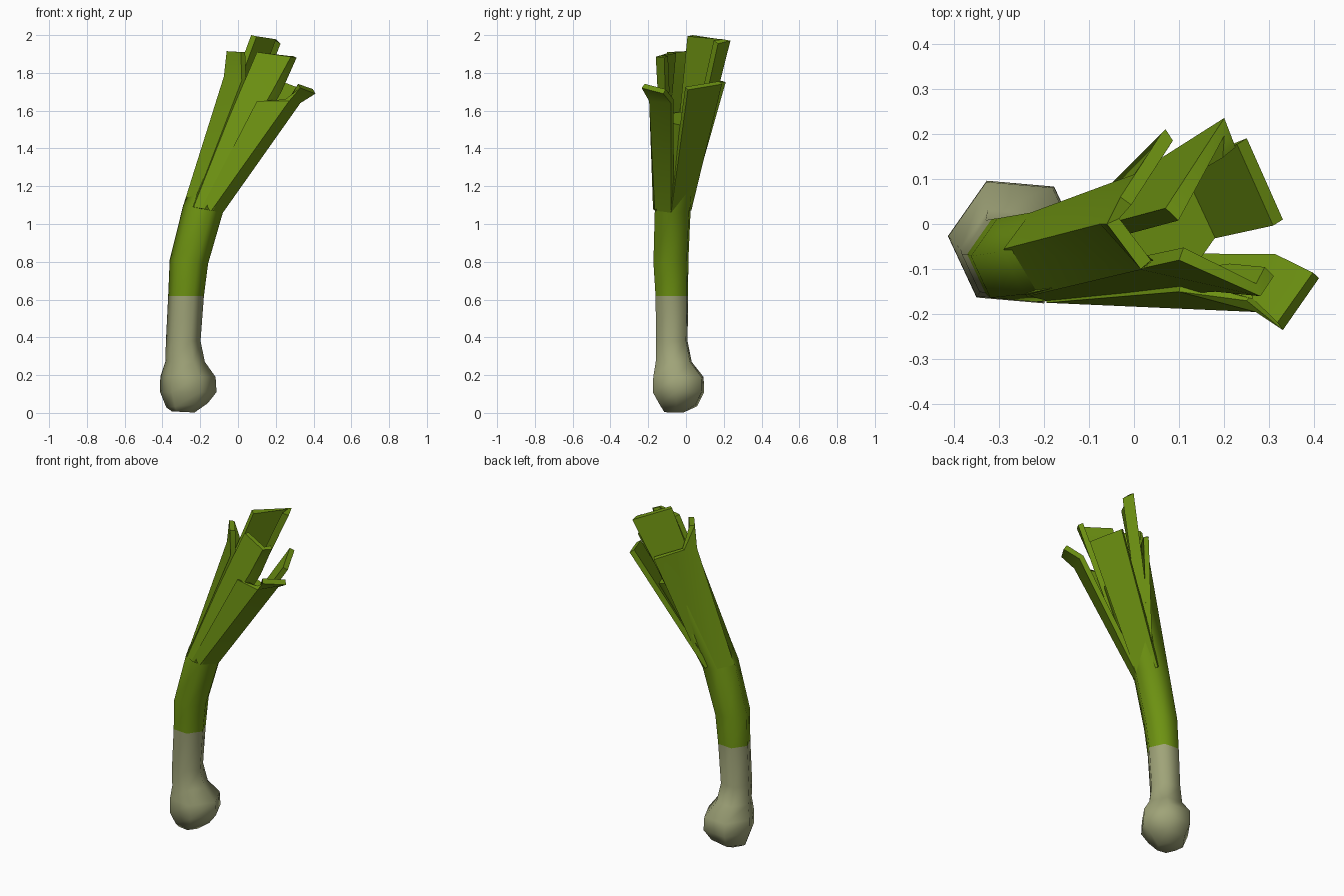
import bpy
import bmesh
from math import cos, sin, radians

default_cube = bpy.data.objects.get("Cube")
if default_cube:
    bpy.data.objects.remove(default_cube, do_unlink=True)


def make_material(name, colour):
    material = bpy.data.materials.new(name)
    material.use_nodes = True
    material.diffuse_color = (*colour, 1)
    shader = next(n for n in material.node_tree.nodes if n.type == 'BSDF_PRINCIPLED')
    shader.inputs["Base Color"].default_value = (*colour, 1)
    shader.inputs["Roughness"].default_value = 0.8
    return material


pale = make_material("pale stem", (0.35, 0.37, 0.19))
green = make_material("leaf green", (0.155, 0.29, 0.006))


def ring_point(ring, angle, scale=1):
    """Point on a tilted ring given as centre x, y, z, radius, tilt."""
    x, y, z, radius, tilt = ring
    dx = cos(radians(angle)) * radius * scale
    dy = sin(radians(angle)) * radius * scale
    return (x + dx, y + dy, z + tilt * dx)


def loft(name, rows, closed=False):
    """Skin rows of points that run anticlockwise and upward."""
    bm = bmesh.new()
    grid = [[bm.verts.new(point) for point in row] for row in rows]
    count = len(grid[0])
    for low, high in zip(grid, grid[1:]):
        for i in range(count if closed else count - 1):
            j = (i + 1) % count
            bm.faces.new((low[i], low[j], high[j], high[i]))
    if closed:
        bm.faces.new(grid[0][::-1])
        bm.faces.new(grid[-1])
    mesh = bpy.data.meshes.new(name)
    bm.to_mesh(mesh)
    bm.free()
    obj = bpy.data.objects.new(name, mesh)
    bpy.context.collection.objects.link(obj)
    return obj


def select_only(obj):
    bpy.ops.object.select_all(action='DESELECT')
    obj.select_set(True)
    bpy.context.view_layer.objects.active = obj


def smooth(obj, angle):
    select_only(obj)
    bpy.ops.object.shade_smooth_by_angle(angle=radians(angle))


# Bulb, stem and the core hidden between the leaves
collar = (-0.185, -0.07, 1.08, 0.105, -0.2)
stem_rings = [
    (-0.29, -0.06, 0.005, 0.06, -0.05),
    (-0.27, -0.04, 0.04, 0.11, 0.1),
    (-0.263, -0.04, 0.11, 0.15, 0),
    (-0.265, -0.04, 0.19, 0.147, 0),
    (-0.28, -0.065, 0.27, 0.105, 0),
    (-0.29, -0.075, 0.38, 0.092, 0),
    (-0.275, -0.075, 0.62, 0.095, 0),
    (-0.26, -0.08, 0.8, 0.102, -0.1),
    collar,
    (0.06, -0.02, 1.56, 0.12, -0.3),
]
stem = loft("stem", [[ring_point(ring, 60 * k - 5) for k in range(6)]
                     for ring in stem_rings], closed=True)
stem.data.materials.append(pale)
stem.data.materials.append(green)
for face in stem.data.polygons:
    face.material_index = int(face.center.z > 0.62)
smooth(stem, 75)


def leaf(name, angles, rows, scale=1, thickness=0.03):
    """Thick leaf that starts on the collar and follows the given rows."""
    base = [ring_point(collar, angle, scale) for angle in angles]
    obj = loft(name, [base] + rows)
    obj.data.materials.append(green)
    solid = obj.modifiers.new("thickness", 'SOLIDIFY')
    solid.thickness = thickness
    solid.offset = -1
    select_only(obj)
    bpy.ops.object.modifier_apply(modifier=solid.name)
    smooth(obj, 40)


# Leaves around the core
leaf("front_leaf", (-125, -85, -60), [
    [(0.01, -0.10, 1.7), (0.18, -0.15, 1.7), (0.23, -0.11, 1.7)],
    [(0.10, -0.08, 1.91), (0.28, -0.16, 1.885), (0.31, -0.115, 1.88)],
])
leaf("left_front_leaf", (-95, -65, -5), [
    [(0.10, -0.15, 1.65), (0.27, -0.195, 1.65), (0.33, -0.08, 1.64)],
    [(0.25, -0.17, 1.66), (0.33, -0.235, 1.72), (0.41, -0.12, 1.69)],
])
leaf("left_back_leaf", (-5, 70), [
    [(0.33, 0.01, 1.71), (0.25, 0.19, 1.74)],
])
leaf("right_leaf", (55, 115, 172, 240), [
    [(0.07, 0.21, 1.75), (0, 0.11, 1.765), (-0.075, 0, 1.78), (0.02, -0.10, 1.76)],
    [(0.06, 0.20, 1.755), (-0.03, 0.06, 1.78), (-0.06, 0, 1.915), (0.015, -0.10, 1.91)],
])
leaf("inner_leaf", (30, 70, 170), [
    [(0.225, 0.17, 1.955), (0.2, 0.235, 1.97), (0.07, 0.035, 2)],
], scale=0.8, thickness=0.04)
